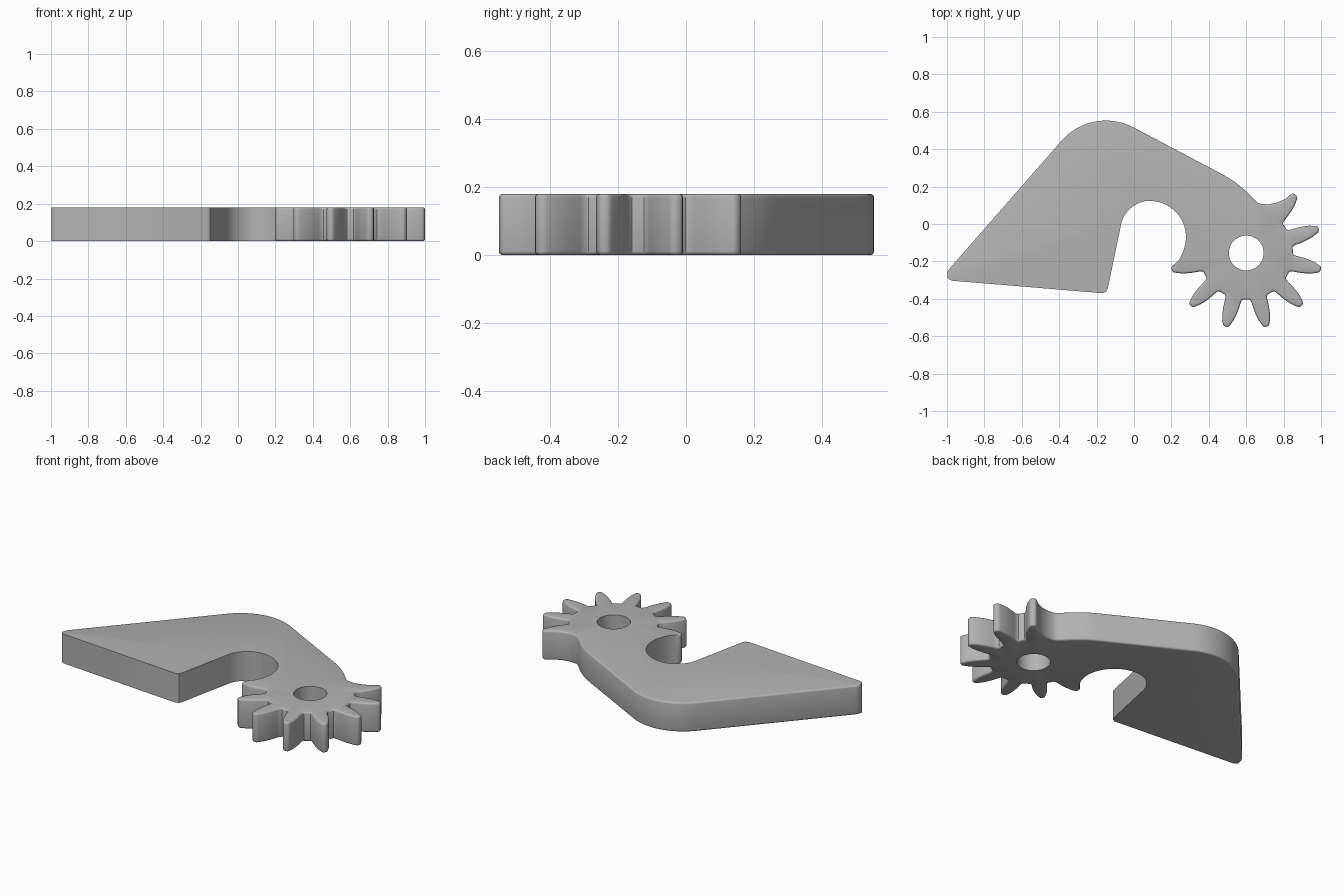
import bpy, bmesh
from math import cos, sin, radians

cube = bpy.data.objects.get("Cube")
if cube:
    bpy.data.objects.remove(cube, do_unlink=True)

THICK = 0.18
GEAR = (0.60, -0.155)


def polar(centre, r, deg):
    return (centre[0] + r * cos(radians(deg)), centre[1] + r * sin(radians(deg)))


def arc(centre, r, start, end, steps):
    return [polar(centre, r, start + (end - start) * i / steps) for i in range(steps + 1)]


# One tooth flank, root to tip: radius and half angle
FLANK = [(0.250, 11.5), (0.258, 9.8), (0.275, 8.9), (0.305, 7.8), (0.335, 6.5),
         (0.365, 5.0), (0.390, 3.3), (0.402, 2.5), (0.408, 1.2)]


def tooth(angle, rise, fall):
    up = [polar(GEAR, r, angle + h) for r, h in rise]
    down = [polar(GEAR, r, angle - h) for r, h in reversed(fall)]
    return up + down


# Outer edge: blunt point, rounded back, shoulder, then the row of teeth
outline = [(-0.998, -0.27), (-0.997, -0.255), (-0.985, -0.237)]
outline += arc((-0.15, 0.238), 0.315, 139.4, 61.6, 18)
outline += [(0.46, 0.272), (0.50, 0.25), (0.54, 0.224), (0.60, 0.175), (0.645, 0.128),
            (0.66, 0.114), (0.68, 0.107), (0.72, 0.105), (0.765, 0.114), (0.81, 0.135)]
COUNT = 8
for i in range(COUNT):
    outline += tooth(49.6 - 31.03 * i,
                     FLANK[-3:] if i == 0 else FLANK,
                     FLANK[-3:] if i == COUNT - 1 else FLANK)
rounded = len(outline) - 1

# Sharp-edged hook opening and heel
outline += [(0.225, -0.208), (0.245, -0.185), (0.262, -0.15)]
outline += arc((0.085, -0.07), 0.193, -12, 88, 16)
outline += arc((0.09, -0.04), 0.165, 95, 160, 10)
outline += [(-0.14, -0.343), (-0.149, -0.361), (-0.167, -0.37),
            (-0.975, -0.303), (-0.99, -0.295), (-0.997, -0.284)]

# Solid body with its back and teeth softened above and below
bm = bmesh.new()
low = [bm.verts.new((x, y, 0)) for x, y in outline]
high = [bm.verts.new((x, y, THICK)) for x, y in outline]
bm.faces.new(low)
bm.faces.new(high)
n = len(outline)
for i in range(n):
    j = (i + 1) % n
    bm.faces.new((low[i], low[j], high[j], high[i]))
bmesh.ops.recalc_face_normals(bm, faces=bm.faces[:])
soft = [bm.edges.get((ring[i], ring[i + 1])) for ring in (low, high) for i in range(rounded)]
bmesh.ops.bevel(bm, geom=soft, offset=0.011, offset_type='OFFSET', segments=3,
                profile=0.5, affect='EDGES', clamp_overlap=False)
mesh = bpy.data.meshes.new("toothed_lever")
bm.to_mesh(mesh)
bm.free()
lever = bpy.data.objects.new("toothed_lever", mesh)
bpy.context.collection.objects.link(lever)

grey = bpy.data.materials.new("plain_grey")
grey.use_nodes = True
colour = (0.45, 0.45, 0.45, 1)
grey.diffuse_color = colour
grey.node_tree.nodes["Principled BSDF"].inputs["Base Color"].default_value = colour
mesh.materials.append(grey)

# Pivot hole through the gear centre
bpy.ops.mesh.primitive_cylinder_add(vertices=48, radius=0.093, depth=1,
                                    location=(GEAR[0], GEAR[1], THICK / 2))
cutter = bpy.context.object
cutter.name = "pivot_hole_cutter"
cutter.hide_render = True
cutter.data.materials.append(grey)
cut = lever.modifiers.new("pivot_hole", 'BOOLEAN')
cut.operation = 'DIFFERENCE'
cut.solver = 'EXACT'
cut.object = cutter

bpy.ops.object.select_all(action='DESELECT')
lever.select_set(True)
bpy.context.view_layer.objects.active = lever
bpy.ops.object.modifier_apply(modifier=cut.name)
bpy.data.objects.remove(cutter, do_unlink=True)
bpy.ops.object.shade_smooth_by_angle(angle=radians(35))
